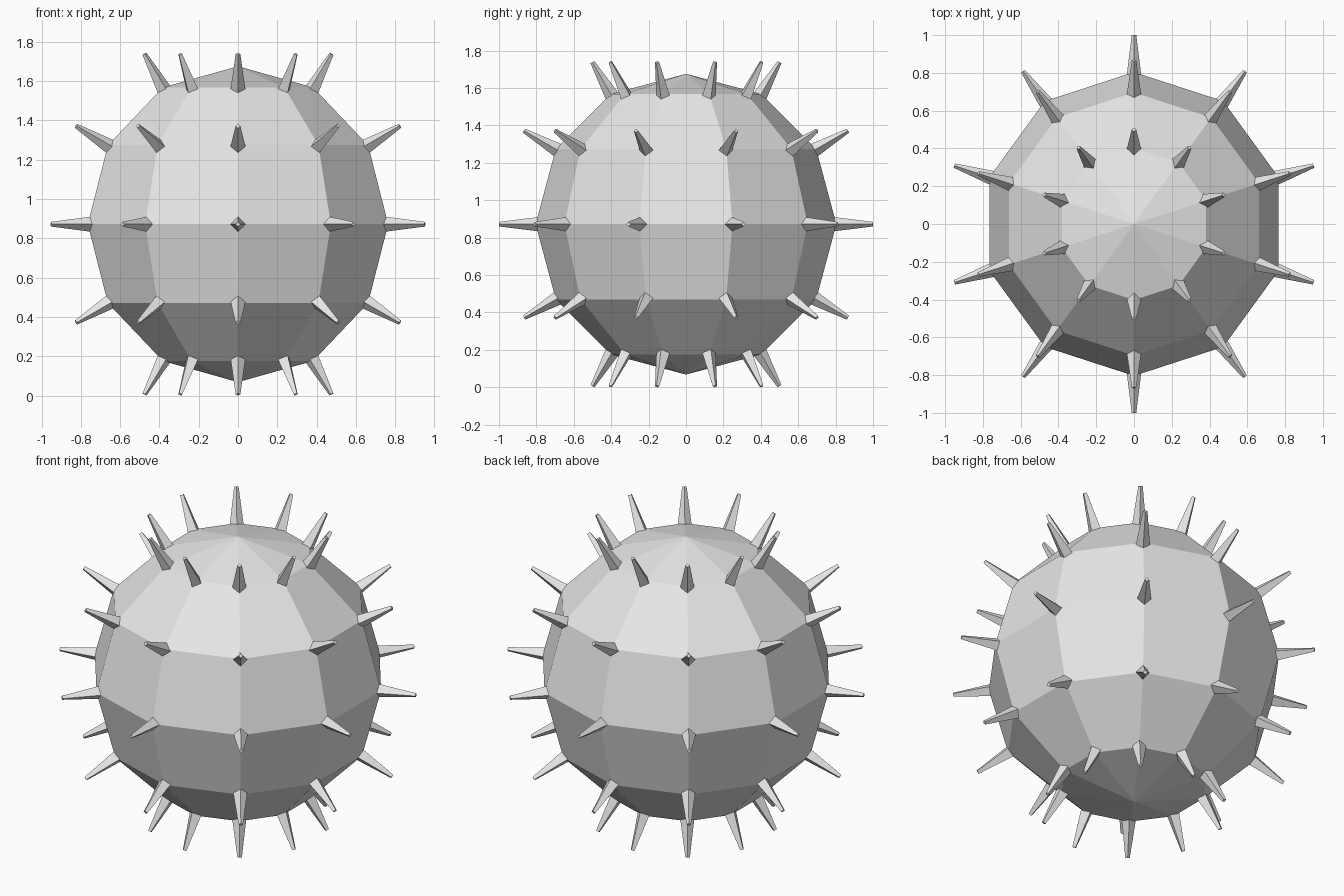
import bpy, bmesh
from math import sin, cos, pi
from mathutils import Vector

cube = bpy.data.objects.get("Cube")
if cube:
    bpy.data.objects.remove(cube, do_unlink=True)

SEGMENTS, RINGS = 10, 6
RADIUS = 0.804                      # ball
CENTRE = Vector((0, 0, 0.872))
ROOT, TIP = 0.75, 1.0               # spike ends, measured from the centre
ROOT_WIDTH, TIP_WIDTH = 0.043, 0.012

# Single grey material
grey = bpy.data.materials.new("plain grey")
grey.use_nodes = True
colour = (0.8, 0.8, 0.8, 1)
grey.diffuse_color = colour
grey.node_tree.nodes["Principled BSDF"].inputs["Base Color"].default_value = colour


def finish(bm, name):
    bmesh.ops.recalc_face_normals(bm, faces=bm.faces)
    mesh = bpy.data.meshes.new(name)
    bm.to_mesh(mesh)
    bm.free()
    mesh.materials.append(grey)
    obj = bpy.data.objects.new(name, mesh)
    bpy.context.scene.collection.objects.link(obj)
    return obj


def direction(ring, seg):
    """Unit vector to a grid point; segment 0 points to the front."""
    polar, turn = pi * ring / RINGS, 2 * pi * seg / SEGMENTS - pi / 2
    return Vector((sin(polar) * cos(turn), sin(polar) * sin(turn), cos(polar)))


# Faceted ball
bm = bmesh.new()
rows = [[bm.verts.new(CENTRE + RADIUS * direction(r, s)) for s in range(SEGMENTS)]
        for r in range(1, RINGS)]
top = bm.verts.new(CENTRE + RADIUS * direction(0, 0))
bottom = bm.verts.new(CENTRE + RADIUS * direction(RINGS, 0))
for s in range(SEGMENTS):
    n = (s + 1) % SEGMENTS
    bm.faces.new((top, rows[0][s], rows[0][n]))
    bm.faces.new((bottom, rows[-1][n], rows[-1][s]))
    for upper, lower in zip(rows, rows[1:]):
        bm.faces.new((upper[s], lower[s], lower[n], upper[n]))
finish(bm, "ball")


# Four-sided spikes with blunt tips, one on every corner except the poles
def add_spike(bm, axis):
    side = Vector((0, 0, 1)).cross(axis).normalized()
    up = axis.cross(side)
    corners = (side, up, -side, -up)
    root = [bm.verts.new(CENTRE + axis * ROOT + c * ROOT_WIDTH) for c in corners]
    tip = [bm.verts.new(CENTRE + axis * TIP + c * TIP_WIDTH) for c in corners]
    bm.faces.new(tip)
    bm.faces.new(root[::-1])
    for i in range(4):
        j = (i + 1) % 4
        bm.faces.new((root[i], root[j], tip[j], tip[i]))


bm = bmesh.new()
for ring in range(1, RINGS):
    for seg in range(SEGMENTS):
        add_spike(bm, direction(ring, seg))
finish(bm, "spikes")
